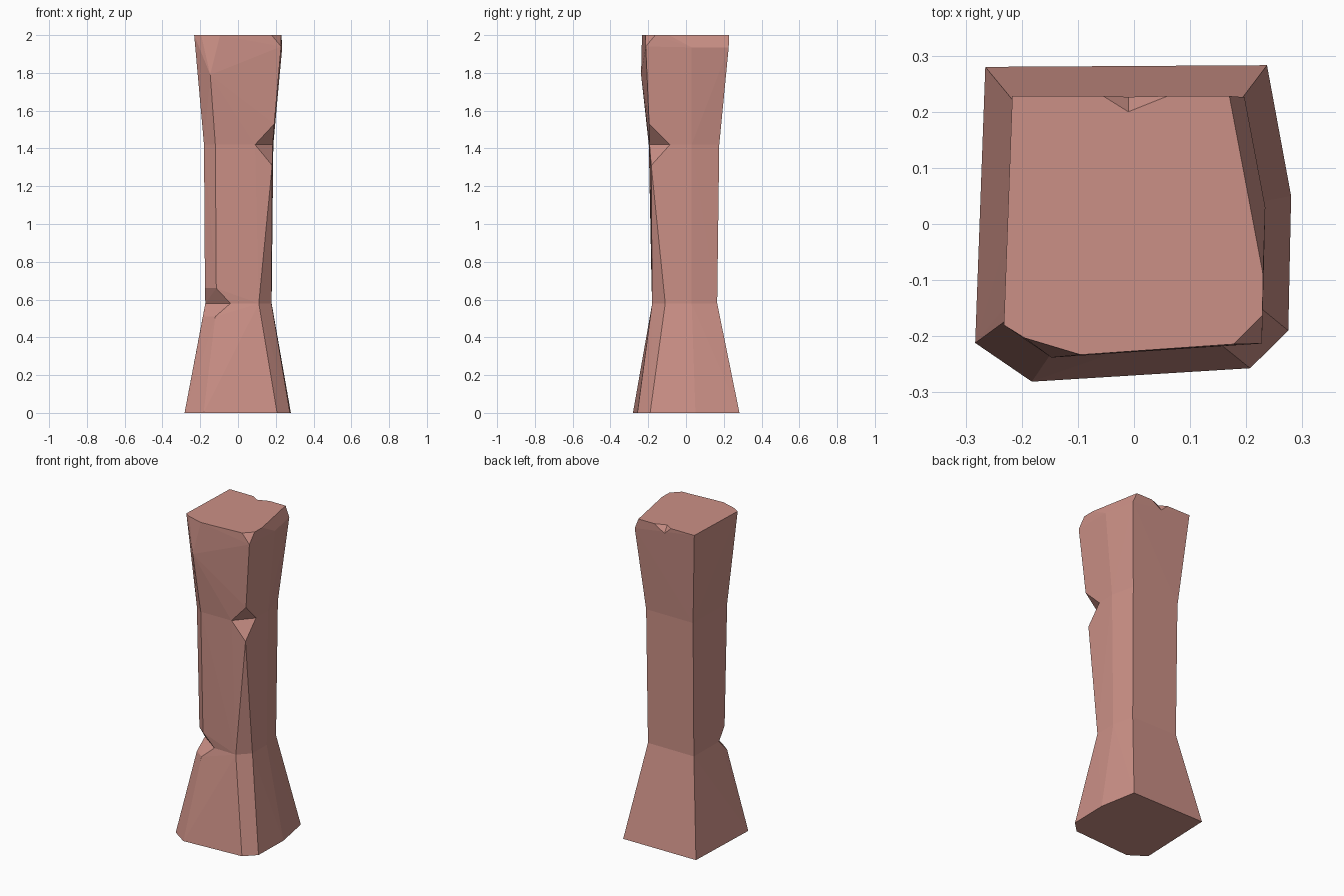
import bpy, bmesh

if "Cube" in bpy.data.objects:
    bpy.data.objects.remove(bpy.data.objects["Cube"])

RED = bpy.data.materials.new("red_stone")
RED.diffuse_color = (0.6, 0.28, 0.24, 1)
RED.use_nodes = True
RED.node_tree.nodes["Principled BSDF"].inputs["Base Color"].default_value = RED.diffuse_color


def at(z, *points):
    return [(x, y, z) for x, y in points]


def add_hull(bm, points):
    """Wrap points in a convex shell."""
    verts = [bm.verts.new(p) for p in points]
    bmesh.ops.convex_hull(bm, input=verts)
    loose = [v for v in verts if v.is_valid and not v.link_faces]
    bmesh.ops.delete(bm, geom=loose, context='VERTS')


def make_object(name, bm):
    bmesh.ops.recalc_face_normals(bm, faces=bm.faces[:])
    mesh = bpy.data.meshes.new(name)
    bm.to_mesh(mesh)
    bm.free()
    obj = bpy.data.objects.new(name, mesh)
    bpy.context.collection.objects.link(obj)
    mesh.materials.append(RED)
    return obj


# Cross-sections: back left, back right, right bend, front right, front left
base = at(0, (-.265, .28), (.237, .283), (.28, .05), (.275, -.19),
          (.207, -.257), (-.182, -.281), (-.283, -.212))
low_waist = at(.58, (-.17, .165), (.148, .165), (.178, .03), (.177, -.11),
               (.11, -.179), (-.04, -.176), (-.173, -.08))
high_waist = at(1.42, (-.172, .176), (.153, .176), (.187, .03), (.184, -.085),
                (.09, -.193), (-.12, -.197), (-.18, -.15))
top = at(2, (-.217, .228), (.17, .228), (.23, -.09), (.229, -.163),
         (.178, -.214), (-.095, -.233), (-.195, -.203), (-.232, -.18))

# Corner points where chips meet the long edges
low_chip = at(.51, (-.12, -.19), (-.186, -.141))
low_chip_top = at(.66, (-.115, -.182), (-.175, -.132))
high_chip = at(1.31, (.181, -.184))
high_chip_top = at(1.53, (.192, -.195))
rim = (at(1.79, (-.147, -.238)) + at(1.94, (.228, -.213))
       + at(1.935, (.197, .226), (.234, .03)))

# Pillar: flared foot, shaft and flared head, welded at the waists
bm = bmesh.new()
add_hull(bm, base + low_chip + low_waist)
add_hull(bm, low_waist + low_chip_top + high_chip + high_waist)
add_hull(bm, high_waist + high_chip_top + rim + top)
caps = [f for f in bm.faces
        if any(all(abs(v.co.z - z) < 1e-4 for v in f.verts) for z in (.58, 1.42))]
bmesh.ops.delete(bm, geom=caps, context='FACES')
bmesh.ops.remove_doubles(bm, verts=bm.verts[:], dist=1e-4)
bmesh.ops.dissolve_limit(bm, angle_limit=.01, verts=bm.verts[:], edges=bm.edges[:])
pillar = make_object("stone_pillar", bm)

# Small notch in the back rim: a slanted wedge
bm = bmesh.new()
wedge = [(-.01, .2), (-.106, .26), (.14, .26)]
add_hull(bm, [(x, y + .025 * t, 2 - .04 * t) for t in (-1.5, 1.5) for x, y in wedge])
cutter = make_object("notch_cutter", bm)
cutter.hide_render = True

cut = pillar.modifiers.new("back_notch", 'BOOLEAN')
cut.operation = 'DIFFERENCE'
cut.solver = 'EXACT'
cut.object = cutter
bpy.context.view_layer.objects.active = pillar
bpy.ops.object.modifier_apply(modifier=cut.name)
bpy.data.objects.remove(cutter)
